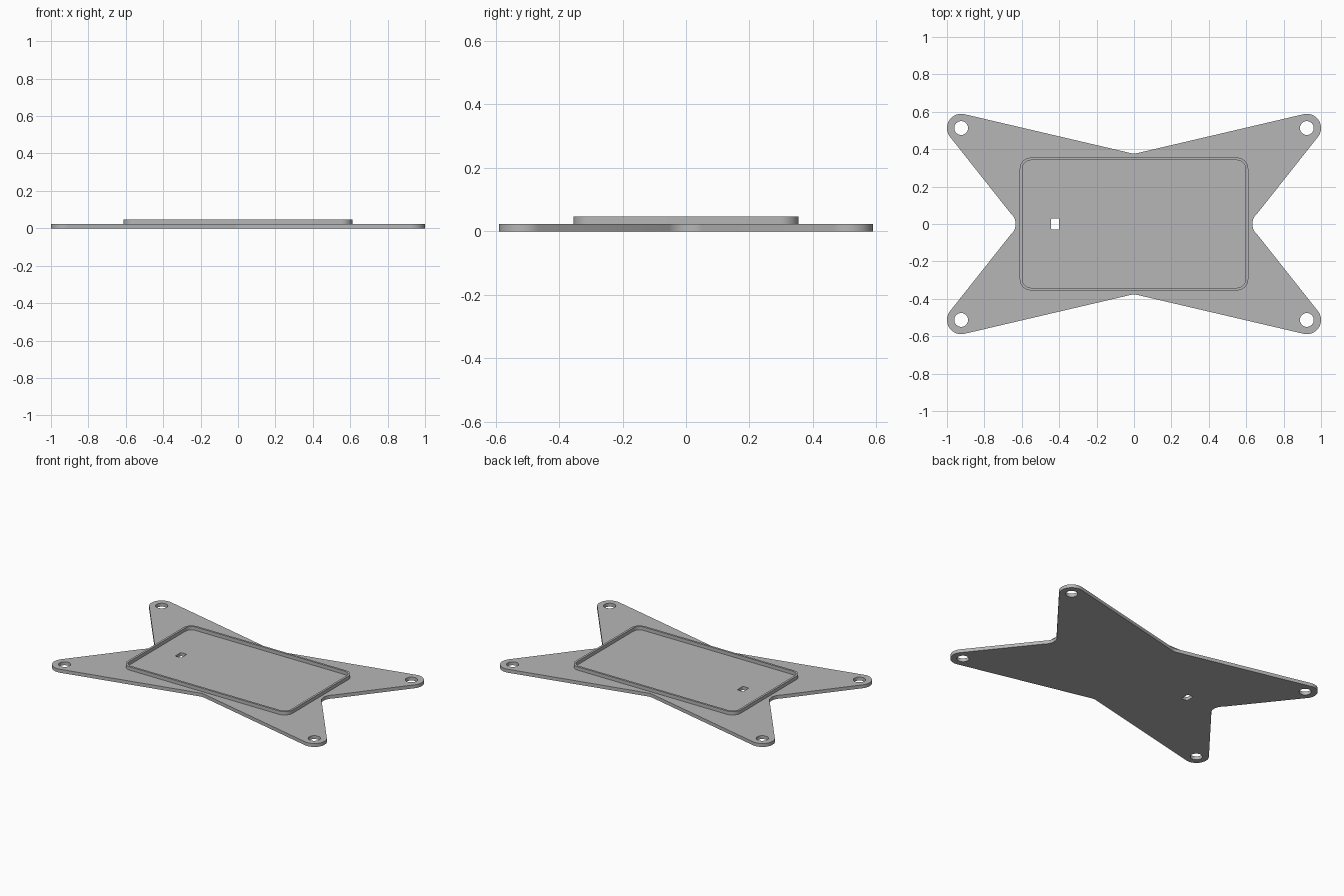
import bpy, bmesh
from math import sin, cos, radians, pi

cube = bpy.data.objects.get("Cube")
if cube:
    bpy.data.objects.remove(cube, do_unlink=True)

grey = bpy.data.materials.new("plain grey")
grey.use_nodes = True
colour = (0.47, 0.47, 0.47, 1)
grey.diffuse_color = colour
grey.node_tree.nodes["Principled BSDF"].inputs["Base Color"].default_value = colour

PLATE = 0.023           # plate thickness
RIM_TOP = 0.046
HOLE_X, HOLE_Y = 0.924, 0.513
ROUND = 0.076           # arm tip and notch radius


def arc(cx, cy, r, start, end, steps=14):
    angles = [radians(start + (end - start) * i / steps) for i in range(steps + 1)]
    return [(cx + r * cos(a), cy + r * sin(a)) for a in angles]


def circle(cx, cy, r, steps=40):
    return arc(cx, cy, r, 0, 360, steps)[:-1]


def rounded_rect(cx, cy, hx, hy, r):
    points = []
    for i, (sx, sy) in enumerate([(1, 1), (-1, 1), (-1, -1), (1, -1)]):
        points += arc(cx + sx * (hx - r), cy + sy * (hy - r), r, 90 * i, 90 * i + 90, 8)
    return points


def slab(name, loops, bottom, top):
    """Flat filled outline with holes, extruded from bottom to top."""
    curve = bpy.data.curves.new(name, "CURVE")
    curve.dimensions = "2D"
    curve.fill_mode = "BOTH"
    curve.extrude = (top - bottom) / 2
    for loop in loops:
        spline = curve.splines.new("POLY")
        spline.points.add(len(loop) - 1)
        for point, (x, y) in zip(spline.points, loop):
            point.co = (x, y, 0, 1)
        spline.use_cyclic_u = True
    obj = bpy.data.objects.new(name, curve)
    bpy.context.collection.objects.link(obj)
    bpy.ops.object.select_all(action="DESELECT")
    obj.select_set(True)
    bpy.context.view_layer.objects.active = obj
    bpy.ops.object.convert(target="MESH")
    obj = bpy.context.object
    obj.name = name
    # Weld caps to walls and set the height
    bm = bmesh.new()
    bm.from_mesh(obj.data)
    bmesh.ops.remove_doubles(bm, verts=bm.verts, dist=0.00005)
    bmesh.ops.translate(bm, verts=bm.verts, vec=(0, 0, (top + bottom) / 2))
    bmesh.ops.recalc_face_normals(bm, faces=bm.faces)
    bm.to_mesh(obj.data)
    bm.free()
    obj.data.materials.clear()
    obj.data.materials.append(grey)
    bpy.ops.object.shade_smooth_by_angle(angle=radians(30))
    return obj


# Four-armed outline: side notch, arm tip, front/back notch, arm tip, then half a turn
SIDE, END = 51.4, 76.9  # half opening angles of the notches
tip = arc(HOLE_X, HOLE_Y, ROUND, SIDE - 90, 180 - END, 24)
half = arc(0.633 + ROUND, 0, ROUND, 180 + SIDE, 180 - SIDE)
half += tip
half += arc(0, 0.377 + ROUND, ROUND, -END, END - 180, 8)
half += [(-x, y) for x, y in reversed(tip)]
outline = half + [(-x, -y) for x, y in half]

holes = [circle(sx * HOLE_X, sy * HOLE_Y, 0.037) for sx in (1, -1) for sy in (1, -1)]
slot = rounded_rect(-0.422, 0, 0.022, 0.03, 0.006)
slab("base_plate", [outline, slot] + holes, 0, PLATE)

# Raised rim around the central tray
slab("tray_rim",
     [rounded_rect(0, 0, 0.611, 0.355, 0.06), rounded_rect(0, 0, 0.597, 0.341, 0.046)],
     PLATE - 0.002, RIM_TOP)
